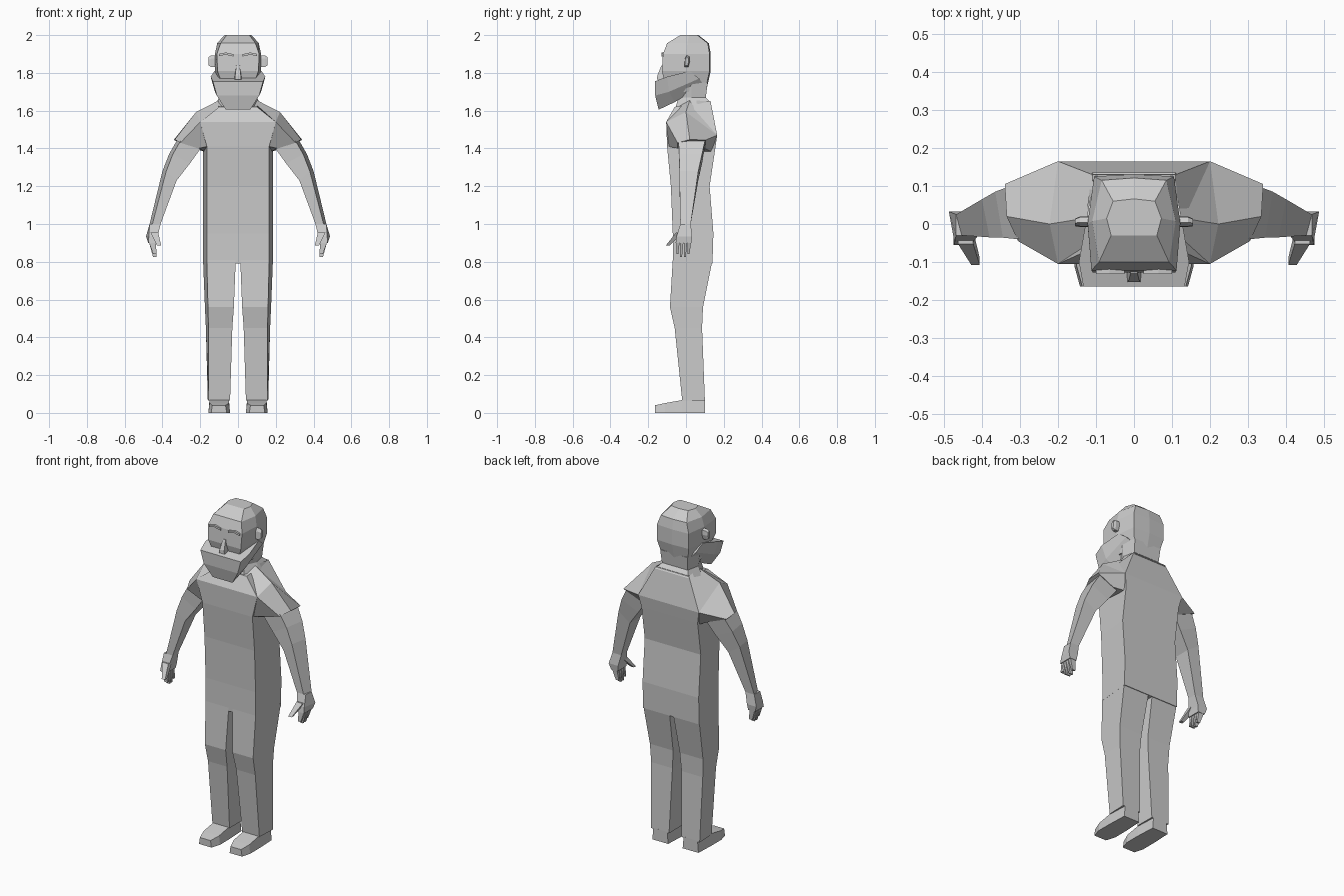
import bpy
import bmesh
from mathutils import Vector

cube = bpy.data.objects.get("Cube")
if cube:
    bpy.data.objects.remove(cube, do_unlink=True)

# Single clay grey for the whole figure
clay = bpy.data.materials.new("clay grey")
clay.use_nodes = True
COLOUR = (0.6, 0.6, 0.6, 1)
clay.diffuse_color = COLOUR
clay.node_tree.nodes["Principled BSDF"].inputs["Base Color"].default_value = COLOUR


def loft(name, rings, flip=1):
    """Skin equal-length rings of points into a closed, flat-faced solid."""
    bm = bmesh.new()
    loops = [[bm.verts.new((p[0] * flip, p[1], p[2])) for p in ring] for ring in rings]
    count = len(loops[0])
    for low, high in zip(loops, loops[1:]):
        for i in range(count):
            j = (i + 1) % count
            bm.faces.new((low[i], low[j], high[j], high[i]))
    bm.faces.new(loops[0][::-1])
    bm.faces.new(loops[-1])
    bmesh.ops.recalc_face_normals(bm, faces=bm.faces)
    mesh = bpy.data.meshes.new(name)
    bm.to_mesh(mesh)
    bm.free()
    mesh.materials.append(clay)
    obj = bpy.data.objects.new(name, mesh)
    bpy.context.collection.objects.link(obj)
    return obj


def pair(name, rings):
    """Build a part on the left (+x) and its mirror on the right."""
    loft("left_" + name, rings)
    loft("right_" + name, rings, flip=-1)


def symmetric(half):
    """Complete a half outline, listed front to back, across x = 0."""
    return list(half) + [(-x, y, z) for x, y, z in reversed(half)]


def slab(inner, outer, front, back, z, taper=0, rise=0):
    """Four-sided ring whose front edge is narrower by taper, outer side raised by rise."""
    return [(inner, front, z), (outer - taper, front, z + rise),
            (outer, back, z + rise), (inner, back, z)]


def rod(start, end, width, depth):
    """Tapering four-sided finger between two points."""
    rings = []
    for centre, size in ((Vector(start), 1), (Vector(end), 0.55)):
        dx, dy = width * size / 2, depth * size / 2
        rings.append([centre + Vector((sx * dx, sy * dy, 0))
                      for sx, sy in ((-1, -1), (1, -1), (1, 1), (-1, 1))])
    return rings


# Torso: each row is front (half width, y, z) then back (half width, y, z)
loft("torso", [symmetric(row) for row in (
    [(.165, -.07, .79), (.185, .14, .79)],
    [(.165, -.07, .95), (.185, .145, .95)],
    [(.165, -.08, 1.2), (.185, .125, 1.2)],
    [(.165, -.1, 1.41), (.185, .155, 1.4)],
    [(.2, -.105, 1.54), (.2, .165, 1.47)],
    [(.1, -.06, 1.62), (.11, .13, 1.65)],
)])

# Short sleeves, capping the shoulders
pair("sleeve", [
    [(.08, -.06, 1.61), (.1, .02, 1.655), (.11, .13, 1.65), (.1, .13, 1.45), (.1, -.06, 1.45)],
    [(.2, -.105, 1.54), (.222, .0, 1.593), (.2, .165, 1.47), (.17, .14, 1.38), (.165, -.09, 1.41)],
    [(.305, -.045, 1.43), (.335, .02, 1.447), (.34, .105, 1.445), (.23, .1, 1.4), (.21, -.045, 1.4)],
])

# Arms down to the wrist
pair("arm", [
    slab(.19, .325, -.04, .1, 1.41, .02, .03),
    slab(.255, .365, -.036, .085, 1.32, .02, .05),
    slab(.325, .4, -.035, .065, 1.23, .02, .05),
    slab(.41, .468, -.03, .025, 1.0, .015),
])

# Hands: palm, four fingers and a thumb
pair("palm", [
    slab(.41, .468, -.03, .025, 1.0),
    slab(.425, .487, -.05, .033, .935, .015),
    slab(.43, .475, -.055, .028, .9),
])
for number in range(4):
    y = -.042 + number * .02
    drop = .015 if number in (0, 3) else 0
    pair("finger_%d" % (number + 1),
         rod((.455, y, .91), (.44, y - .004, .826 + drop), .036, .018))
pair("thumb", rod((.443, -.035, .955), (.417, -.098, .885), .04, .035))

# Trouser legs
pair("leg", [
    slab(.042, .16, -.02, .1, .065, .005),
    slab(.03, .17, -.06, .085, .45, .014),
    slab(.022, .175, -.085, .09, .56, .016),
    slab(.012, .185, -.07, .14, .81, .02),
])


# Shoes, skinned from heel to toe
def sole_ring(y, inner, outer, top):
    return [(inner, y, 0), (outer, y, 0), (outer - .006, y, top), (inner + .006, y, top)]


pair("shoe", [sole_ring(*row) for row in (
    (.1, .048, .152, .07), (-.02, .042, .157, .068),
    (-.11, .042, .157, .052), (-.165, .06, .142, .04))])

# Neck flaring into the collar
loft("neck", [symmetric(row) for row in (
    [(.08, -.06, 1.6), (.125, .03, 1.62), (.11, .135, 1.64)],
    [(.07, -.04, 1.67), (.1, .03, 1.67), (.085, .105, 1.67)],
    [(.08, -.06, 1.76), (.11, .03, 1.76), (.09, .115, 1.75)],
)])

# Head: z, front half width, front y, side half width, back half width, back y
HEAD = (
    (1.7, .07, -.1, .1, .08, .1),
    (1.81, .108, -.128, .122, .105, .125),
    (1.9, .112, -.122, .122, .105, .125),
    (1.957, .092, -.1, .11, .085, .115),
    (2.0, .06, -.03, .072, .055, .06),
)
loft("head", [symmetric([(fw, fy, z), (sw, (fy + by) / 2, z), (bw, by, z), (0.001, by + .006, z)])
              for z, fw, fy, sw, bw, by in HEAD])

# Wedge-shaped beard wrapping the jaw
loft("beard", [symmetric(row) for row in (
    [(.065, -.145, 1.605), (.075, -.06, 1.645), (.09, .09, 1.74)],
    [(.112, -.163, 1.68), (.122, -.09, 1.7), (.115, .07, 1.77)],
    [(.133, -.165, 1.755), (.145, -.1, 1.78), (.124, .02, 1.81)],
)])

# Nose wedge
loft("nose", [symmetric(row) for row in (
    [(.017, -.153, 1.765), (.02, -.11, 1.765)],
    [(.015, -.152, 1.785), (.018, -.11, 1.785)],
    [(.009, -.13, 1.84), (.01, -.11, 1.84)],
)])

# Brows
pair("brow", [[(x, -.131, z - .006), (x, -.11, z - .006), (x, -.11, z + .006), (x, -.131, z + .006)]
              for x, z in ((.025, 1.893), (.065, 1.902), (.1, 1.895))])

# Ears
EAR_OUTLINE = ((-.008, 1.83), (.012, 1.83), (.02, 1.86), (.018, 1.885), (.004, 1.893), (-.006, 1.875))
pair("ear", [[(x, y, z) for y, z in EAR_OUTLINE] for x in (.11, .142)]
     + [[(.155, y * .7, 1.862 + (z - 1.862) * .7) for y, z in EAR_OUTLINE]])
